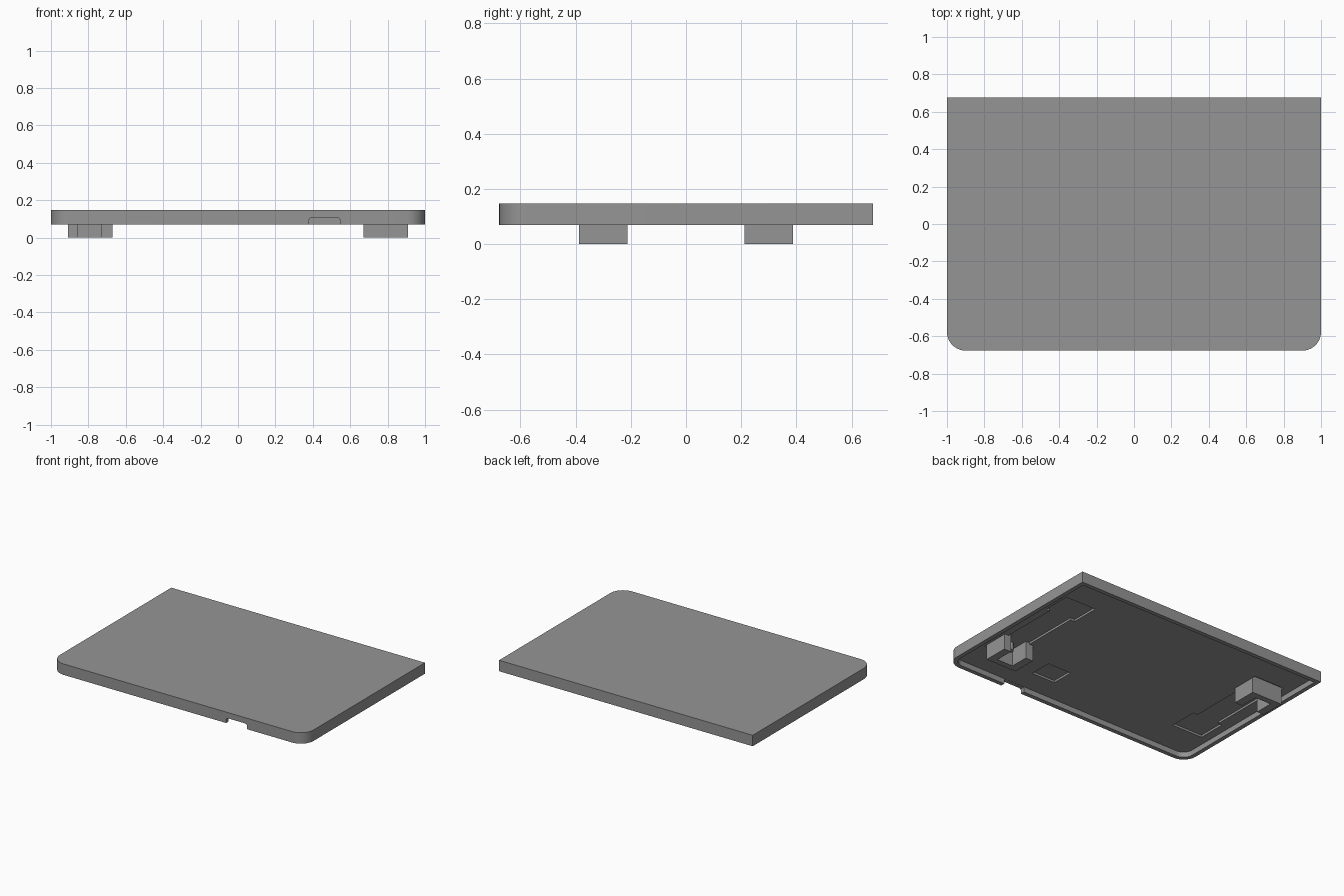
import bpy, bmesh, math
from mathutils import Matrix

if "Cube" in bpy.data.objects:
    bpy.data.objects.remove(bpy.data.objects["Cube"])

gray = bpy.data.materials.new("gray plastic")
gray.diffuse_color = (0.30, 0.30, 0.30, 1)
gray.use_nodes = True
gray.node_tree.nodes["Principled BSDF"].inputs["Base Color"].default_value = gray.diffuse_color

BOTTOM, TOP, CEILING, RECESS = 0.07, 0.148, 0.108, 0.123


def prism(name, pts, z0, z1, matrix=None):
    """Extrude a 2D outline from z0 to z1."""
    bm = bmesh.new()
    face = bm.faces.new([bm.verts.new((x, y, z0)) for x, y in pts])
    up = bmesh.ops.extrude_face_region(bm, geom=[face])
    verts = [g for g in up["geom"] if isinstance(g, bmesh.types.BMVert)]
    bmesh.ops.translate(bm, verts=verts, vec=(0, 0, z1 - z0))
    if matrix:
        bmesh.ops.transform(bm, matrix=matrix, verts=bm.verts)
    bmesh.ops.recalc_face_normals(bm, faces=bm.faces)
    mesh = bpy.data.meshes.new(name)
    bm.to_mesh(mesh)
    bm.free()
    mesh.materials.append(gray)
    ob = bpy.data.objects.new(name, mesh)
    bpy.context.collection.objects.link(ob)
    return ob


def rect(x0, x1, y0, y1):
    return [(x0, y0), (x1, y0), (x1, y1), (x0, y1)]


def rounded_front(hx, hy, r, n=10):
    """Rectangle whose two front corners are rounded."""
    pts = [(hx, hy), (-hx, hy)]
    for cx, start in ((-hx + r, 180), (hx - r, 270)):
        for i in range(n + 1):
            a = math.radians(start + 90 * i / n)
            pts.append((cx + r * math.cos(a), -hy + r + r * math.sin(a)))
    return pts


def activate(ob):
    bpy.ops.object.select_all(action='DESELECT')
    ob.select_set(True)
    bpy.context.view_layer.objects.active = ob


def cut(ob, cutter):
    mod = ob.modifiers.new("cut", 'BOOLEAN')
    mod.operation, mod.solver, mod.object = 'DIFFERENCE', 'EXACT', cutter
    activate(ob)
    bpy.ops.object.modifier_apply(modifier=mod.name)
    bpy.data.objects.remove(cutter)


# hollow lid, open underneath
lid = prism("lid", rounded_front(1.0, 0.677, 0.1), BOTTOM, TOP)
cut(lid, prism("cavity", rounded_front(0.97, 0.647, 0.07), 0.0, CEILING))

# notch in the front wall, with rounded top corners
notch = [(0.38, 0.0), (0.38, 0.095), (0.384, 0.103), (0.393, 0.107),
         (0.532, 0.107), (0.541, 0.103), (0.545, 0.095), (0.545, 0.0)]
cut(lid, prism("notch", notch, 0.63, 0.8, Matrix.Rotation(math.radians(90), 4, 'X')))

# square recess in the underside
cut(lid, prism("square_recess", rect(0.265, 0.45, -0.48, -0.32), 0.09, RECESS))

# long stepped recess, clip block and peg on each side, turned half a circle
recess = [(0.67, -0.41), (0.91, -0.41), (0.91, -0.205), (0.88, -0.205),
          (0.88, 0.205), (0.91, 0.205), (0.91, 0.41), (0.67, 0.41),
          (0.67, 0.205), (0.705, 0.205), (0.705, -0.205), (0.67, -0.205)]
clip = [(0.67, -0.388), (0.91, -0.388), (0.91, -0.212), (0.855, -0.212),
        (0.855, -0.345), (0.73, -0.345), (0.73, -0.212), (0.67, -0.212)]
peg = [(0.79 + 0.025 * math.cos(i * math.pi / 8), -0.3 + 0.025 * math.sin(i * math.pi / 8))
       for i in range(16)]
for side, turn in (("right", 0), ("left", math.pi)):
    m = Matrix.Rotation(turn, 4, 'Z')
    cut(lid, prism("long_recess", recess, 0.09, RECESS, m))
    prism(side + "_clip", clip, 0.0, RECESS + 0.003, m)
    pin = prism(side + "_peg", peg, 0.07, RECESS + 0.003, m)
    activate(pin)
    bpy.ops.object.shade_smooth_by_angle(angle=math.radians(30))

activate(lid)
bpy.ops.object.shade_smooth_by_angle(angle=math.radians(30))
